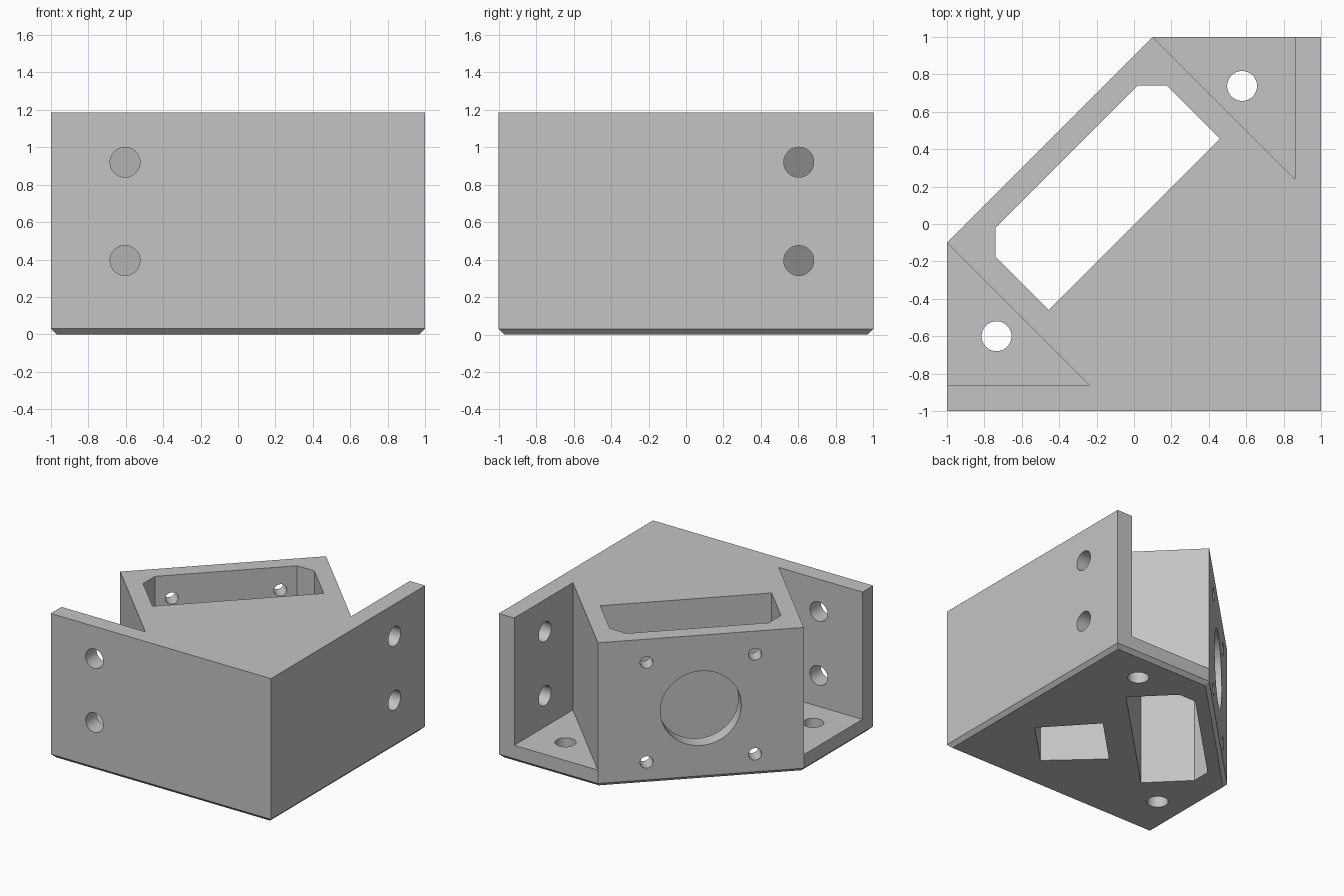
import bpy, bmesh
from math import sqrt
from mathutils import Matrix, Vector

cube = bpy.data.objects.get("Cube")
if cube:
    bpy.data.objects.remove(cube, do_unlink=True)

H, WALL, EDGE, CHAMFER = 1.185, 0.14, 0.1, 0.03
INNER = 1 - WALL

grey = bpy.data.materials.new("plain grey")
grey.use_nodes = True
colour = (0.55, 0.55, 0.55, 1)
grey.diffuse_color = colour
grey.node_tree.nodes["Principled BSDF"].inputs["Base Color"].default_value = colour


def make_object(name, bm):
    bmesh.ops.recalc_face_normals(bm, faces=bm.faces)
    mesh = bpy.data.meshes.new(name)
    bm.to_mesh(mesh)
    bm.free()
    obj = bpy.data.objects.new(name, mesh)
    bpy.context.collection.objects.link(obj)
    mesh.materials.append(grey)
    return obj


def prism(name, outline, low, high, chamfer=0):
    bm = bmesh.new()
    base = bm.faces.new([bm.verts.new((x, y, low)) for x, y in outline])
    top = bmesh.ops.extrude_face_region(bm, geom=[base])["geom"]
    verts = [g for g in top if isinstance(g, bmesh.types.BMVert)]
    bmesh.ops.translate(bm, verts=verts, vec=(0, 0, high - low))
    if chamfer:
        edges = [e for e in bm.edges if all(abs(v.co.z - low) < 1e-4 for v in e.verts)]
        bmesh.ops.bevel(bm, geom=edges, offset=chamfer, segments=1, affect='EDGES')
    return make_object(name, bm)


def cylinder(name, centre, axis, radius, length):
    bm = bmesh.new()
    turn = Vector(axis).to_track_quat('Z', 'Y').to_matrix().to_4x4()
    bmesh.ops.create_cone(bm, cap_ends=True, segments=48, radius1=radius,
                          radius2=radius, depth=length,
                          matrix=Matrix.Translation(centre) @ turn)
    return make_object(name, bm)


def mirrored(points):
    # Reflect across the diagonal plane of symmetry
    return [(-y, -x) for x, y in points]


# Solid corner block with a chamfered foot
bracket = prism("corner_bracket",
                [(-1, -1), (1, -1), (1, 1), (EDGE, 1), (-1, -EDGE)], 0, H, CHAMFER)

# Triangular screw pockets, open at the side and top
pocket = [(-1.2, 0.2 - EDGE), (-1 + INNER - EDGE, -INNER), (-1.2, -INNER)]
cutters = [prism("pocket_right", pocket, WALL, 2),
           prism("pocket_left", mirrored(pocket), WALL, 2)]

# Through slot behind the mounting face
half_slot = [(0.02, 0.74), (0.175, 0.74), (0.46, 0.455)]
cutters.append(prism("slot", half_slot + mirrored(half_slot)[::-1], -1, 2))

# Blind square hollow in the underside
hollow = [(0.69, -0.34), (0.34, 0.04), (-0.04, -0.34), (0.34, -0.69)]
cutters.append(prism("underside_hollow", hollow, -1, H - WALL))

# Screw holes through both walls
for z in (0.395, 0.92):
    cutters.append(cylinder("front_hole", (-0.604, -0.95, z), (0, 1, 0), 0.08, 0.4))
    cutters.append(cylinder("side_hole", (0.95, 0.602, z), (1, 0, 0), 0.08, 0.4))

# Screw holes through the floor
for x, y in ((-0.735, -0.6), (0.578, 0.738)):
    cutters.append(cylinder("floor_hole", (x, y, 0), (0, 0, 1), 0.08, 0.6))

# Round opening and four small holes in the diagonal mounting face
out = Vector((-1, 1, 0)) / sqrt(2)
along = Vector((1, 1, 0)) / sqrt(2)
face_centre = out * 0.58 + Vector((0, 0, 0.585))
cutters.append(cylinder("round_opening", face_centre, out, 0.306, 0.4))
for u in (-0.41, 0.41):
    for v in (-0.41, 0.41):
        spot = face_centre + along * u + Vector((0, 0, v))
        cutters.append(cylinder("mount_hole", spot, out, 0.049, 0.4))

# Cut everything, then discard the cutters
for cutter in cutters:
    cutter.hide_render = True
    cut = bracket.modifiers.new(cutter.name, 'BOOLEAN')
    cut.operation = 'DIFFERENCE'
    cut.solver = 'EXACT'
    cut.object = cutter
bpy.context.view_layer.update()
graph = bpy.context.evaluated_depsgraph_get()
result = bpy.data.meshes.new_from_object(bracket.evaluated_get(graph))
bracket.modifiers.clear()
bracket.data = result
for cutter in cutters:
    bpy.data.objects.remove(cutter, do_unlink=True)

bpy.ops.object.select_all(action='DESELECT')
bracket.select_set(True)
bpy.context.view_layer.objects.active = bracket
bpy.ops.object.shade_smooth_by_angle()
